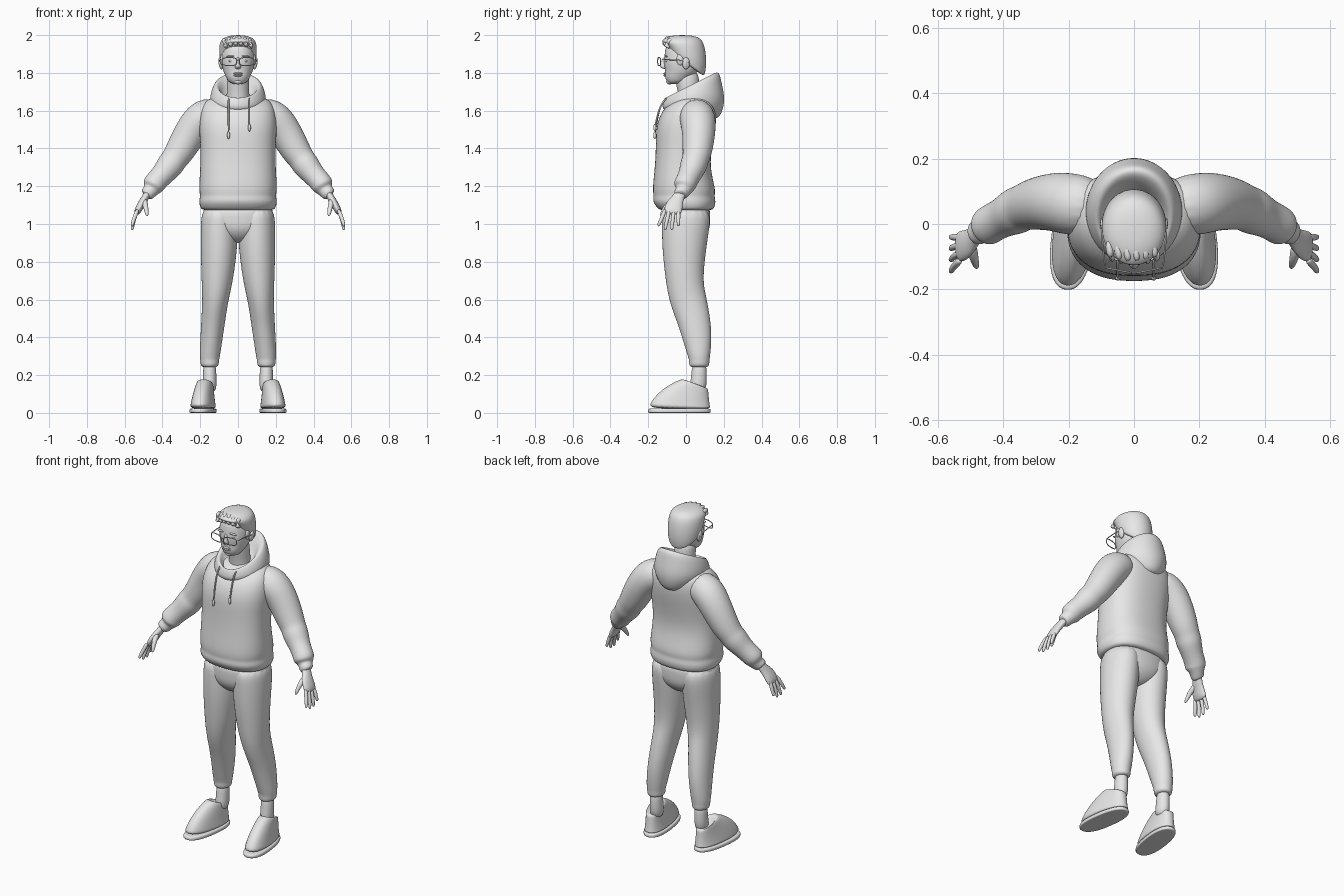
import bpy
import bmesh
from math import cos, sin, pi, copysign, radians
from mathutils import Vector, Matrix

default_cube = bpy.data.objects.get("Cube")
if default_cube:
    bpy.data.objects.remove(default_cube, do_unlink=True)

clay = bpy.data.materials.new("light grey")
clay.use_nodes = True
grey = (.8, .8, .8, 1)
clay.diffuse_color = grey
clay.node_tree.nodes["Principled BSDF"].inputs["Base Color"].default_value = grey


def finish(name, bm, mirror, smooth_levels):
    """Turn a bmesh into a smooth, optionally mirrored object."""
    bmesh.ops.recalc_face_normals(bm, faces=bm.faces)
    mesh = bpy.data.meshes.new(name)
    bm.to_mesh(mesh)
    bm.free()
    mesh.materials.append(clay)
    for face in mesh.polygons:
        face.use_smooth = True
    obj = bpy.data.objects.new(name, mesh)
    bpy.context.collection.objects.link(obj)
    if mirror:
        obj.modifiers.new("Mirror", "MIRROR").use_mirror_merge = False
    if smooth_levels:
        subdivision = obj.modifiers.new("Subdivision", "SUBSURF")
        subdivision.levels = subdivision.render_levels = smooth_levels


def superellipse(angle, power):
    """Point on a unit circle, squared off as the power grows."""
    return [copysign(abs(w) ** (2 / power), w) for w in (cos(angle), sin(angle))]


def path_axes(path, index, closed):
    """Cross-section axes of a path: across it and along the depth."""
    if closed:
        tangent = path[(index + 1) % len(path)] - path[index - 1]
    else:
        last = len(path) - 1
        tangent = path[min(index + 1, last)] - path[max(index - 1, 0)]
    tangent.normalize()
    reference = Vector((0, 0, 1)) if abs(tangent.y) > .9 else Vector((0, 1, 0))
    depth = (reference - tangent * reference.dot(tangent)).normalized()
    return depth.cross(tangent), depth


def skin(name, rings, closed=False, mirror=False, smooth_levels=2, turn=None):
    """Join rings of points into a surface with capped ends."""
    bm = bmesh.new()
    loops = [[bm.verts.new(point) for point in ring] for ring in rings]
    pairs = list(zip(loops, loops[1:]))
    if closed:
        pairs.append((loops[-1], loops[0]))
    else:
        bm.faces.new(loops[0])
        bm.faces.new(loops[-1])
    for lower, upper in pairs:
        for k in range(len(lower)):
            bm.faces.new((lower[k - 1], lower[k], upper[k], upper[k - 1]))
    if turn:
        bm.transform(turn)
    finish(name, bm, mirror, smooth_levels)


def stack(name, layers, x=0, power=2, sides=20, **options):
    """Level slices of (height, depth centre, half width, half depth, slope)."""
    rings = []
    for z, y, width, depth, *slope in layers:
        ring = []
        for k in range(sides):
            c, s = superellipse(2 * pi * k / sides, power)
            rise = slope[0] * depth * s if slope else 0
            ring.append((x + width * c, y + depth * s, z + rise))
        rings.append(ring)
    skin(name, rings, **options)


def limb(name, joints, closed=False, sides=16, **options):
    """Slices square to a path of (x, y, z, radius, optional depth radius)."""
    path = [Vector(joint[:3]) for joint in joints]
    rings = []
    for i, joint in enumerate(joints):
        across, depth = path_axes(path, i, closed)
        ring = []
        for k in range(sides):
            c, s = superellipse(2 * pi * k / sides, 2)
            ring.append(path[i] + across * joint[3] * c + depth * joint[-1] * s)
        rings.append(ring)
    skin(name, rings, closed=closed, **options)


def cord(name, points, radius, **options):
    """Thin round cord through points."""
    limb(name, [(*point, radius) for point in points], sides=8, smooth_levels=1,
         **options)


def ball(name, centre, size, mirror=False, tilt=0):
    """Ellipsoid, turned about the depth axis by the tilt."""
    bm = bmesh.new()
    bmesh.ops.create_uvsphere(bm, u_segments=16, v_segments=10, radius=1)
    bm.transform(Matrix.Translation(centre) @ Matrix.Rotation(tilt, 4, "Y")
                 @ Matrix.Diagonal((*size, 1)))
    finish(name, bm, mirror, smooth_levels=0)


# Hooded top: body with gathered hem
stack("sweater_body", [
    (1.07, 0, .18, .13), (1.08, 0, .2, .15), (1.12, -.01, .21, .17),
    (1.15, -.01, .2, .16), (1.18, -.01, .21, .17), (1.3, -.02, .2, .145),
    (1.42, -.01, .2, .15), (1.52, 0, .21, .16), (1.61, .02, .2, .145),
    (1.66, .04, .17, .1), (1.68, .04, .1, .05)], power=2.4, sides=24)

# Folded hood around the neck
stack("hood", [
    (1.66, .01, .07, .08, .5), (1.7, .01, .09, .1, .5), (1.74, .02, .11, .13, .5),
    (1.73, .03, .13, .15, .5), (1.68, .03, .15, .16, .4), (1.63, .05, .15, .16, .2),
    (1.58, .05, .11, .14), (1.55, .06, .06, .1)], sides=24)

# Sleeves with a fold at the elbow and gathered cuffs
limb("sleeves", [
    (.09, .05, 1.6, .08), (.19, .06, 1.57, .1), (.25, .07, 1.49, .09),
    (.31, .06, 1.38, .08), (.34, .05, 1.34, .07), (.36, .04, 1.31, .075),
    (.4, .02, 1.26, .06), (.44, 0, 1.22, .06), (.45, -.01, 1.2, .06),
    (.46, -.01, 1.18, .04), (.48, -.03, 1.16, .04), (.49, -.03, 1.15, .03)],
    mirror=True)

# Drawstrings with knotted ends
for side, end in ((-.05, 1.47), (.06, 1.51)):
    cord("drawstring", [(side, -.1, 1.67), (side, -.13, 1.64),
                        (side, -.15, 1.58), (side, -.165, end)], .005)
    ball("drawstring_end", (side, -.165, end), (.008, .008, .02))

# Trousers: hips and tapered legs with gathered ankles
stack("trouser_hips", [
    (1.11, 0, .19, .13), (1.04, 0, .19, .13), (.97, 0, .16, .13),
    (.92, 0, .08, .09), (.9, 0, .03, .05)], power=2.4)
limb("trouser_legs", [
    (.1, 0, 1.1, .09, .13), (.1, 0, 1, .1, .13), (.1, -.01, .88, .1, .12),
    (.11, -.01, .7, .085, .1), (.12, .01, .6, .07, .1), (.13, .04, .5, .065, .09),
    (.14, .06, .4, .06, .08), (.15, .07, .3, .055, .06), (.15, .07, .28, .05, .055),
    (.15, .07, .25, .05, .055), (.15, .07, .24, .03, .04)], mirror=True)

# Ankles
stack("ankles", [(.27, .07, .035, .04), (.2, .07, .035, .04), (.1, .06, .04, .05)],
      x=.15, mirror=True)

# Shoes: flat soles, uppers that recede from toe to ankle, and laces
toe_out = Matrix.Translation((.185, -.035, 0)) @ Matrix.Rotation(radians(8), 4, "Z")
stack("shoe_soles", [(0, 0, .06, .16), (0, 0, .068, .17), (.02, 0, .068, .17),
                     (.025, 0, .06, .16)], power=2.4, mirror=True, turn=toe_out)
upper_layers = []
for step in range(7):
    t = step / 6
    toe, heel = .2 * t ** 1.5 - .168, .168 - .015 * t
    upper_layers.append((.02 + .14 * t, (toe + heel) / 2, .066 - .024 * t,
                         (heel - toe) / 2, -.45 * t))
upper_layers.append((.13, .09, .03, .04))
stack("shoe_uppers", upper_layers, power=2.3, mirror=True, turn=toe_out)
for step in range(4):
    y, z = .022 * step - .08, .1 + .016 * step
    cord("shoe_laces", [(.145, y, z - .01), (.165, y, z), (.185, y, z),
                        (.205, y, z - .01)], .004, mirror=True)

# Hands: palm, four fingers and thumb
limb("palms", [(.47, -.02, 1.18, .02, .03), (.49, -.04, 1.14, .02, .03),
               (.51, -.06, 1.11, .02, .045), (.53, -.07, 1.07, .02, .05),
               (.54, -.07, 1.05, .01, .04)], mirror=True)
for finger in range(4):
    root, tip = .023 * finger - .11, .035 * finger - .145
    bottom = .965 + .01 * (finger - 1.5) ** 2
    limb("fingers", [(.53, root, 1.08, .012), (.55, (root + tip) / 2, 1.03, .011),
                     (.56, tip, bottom + .01, .009), (.56, tip, bottom, .005)],
         sides=10, mirror=True)
limb("thumbs", [(.5, -.06, 1.13, .02), (.49, -.1, 1.1, .015),
                (.485, -.12, 1.07, .012), (.48, -.135, 1.04, .007)],
     sides=10, mirror=True)

# Neck and head
stack("neck", [(1.6, .03, .07, .07), (1.67, .02, .06, .06),
               (1.73, .01, .06, .06), (1.82, 0, .06, .07)])
stack("head", [
    (1.74, -.06, .02, .03), (1.75, -.05, .05, .05), (1.78, -.04, .065, .075),
    (1.81, -.02, .08, .09), (1.85, -.02, .088, .1), (1.89, -.01, .09, .105),
    (1.94, -.01, .085, .1), (1.97, -.01, .06, .07)], power=2.15)

# Face
stack("nose", [(1.885, -.11, .008, .01), (1.855, -.12, .01, .014),
               (1.835, -.12, .018, .022), (1.82, -.11, .015, .015)], sides=12)
for name, height in (("upper_lip", 1.797), ("lower_lip", 1.787)):
    ball(name, (0, -.11, height), (.025, .01, .006))
ball("chin", (0, -.085, 1.755), (.024, .02, .016))
ball("eyes", (.036, -.1, 1.863), (.015, .01, .007), mirror=True)
ball("eyebrows", (.038, -.105, 1.888), (.024, .01, .005), mirror=True, tilt=.08)
ball("ears", (.092, 0, 1.85), (.011, .02, .032), mirror=True, tilt=.15)

# Glasses
rim_points = []
for k in range(16):
    c, s = superellipse(pi * k / 8, 3)
    rim_points.append((.046 + .04 * c, -.142 + .008 * c, 1.86 + .022 * s))
cord("glasses_rims", rim_points, .003, closed=True, mirror=True)
cord("glasses_bridge", [(x, -.15, 1.868) for x in (-.01, 0, .01)], .003)
cord("glasses_temples", [(.088, -.136, 1.87), (.096, -.07, 1.87), (.1, 0, 1.865),
                         (.1, .02, 1.85)], .003, mirror=True)

# Short hair with sideburns and swept-up fringe
stack("hair", [
    (1.84, .01, .08, .08, -.7), (1.86, 0, .095, .1, -.75), (1.9, 0, .1, .11, -.5),
    (1.94, -.01, .1, .115, -.2), (1.97, -.02, .095, .11), (1.99, -.02, .07, .085),
    (2, -.02, .03, .04)], sides=24)
ball("sideburns", (.085, -.03, 1.87), (.01, .02, .03), mirror=True)
for lock in range(6):
    x = .027 * lock - .07
    lift = .012 * sin(pi * lock / 5)
    front, height = -.1 - lift, 1.93 + lift
    limb("fringe_lock", [(x + .01, front + .015, height, .006),
                         (x, front - .012, height + .02, .016),
                         (x, front, height + .04, .017),
                         (x - .01, front + .05, height + .045, .009)], sides=10)
